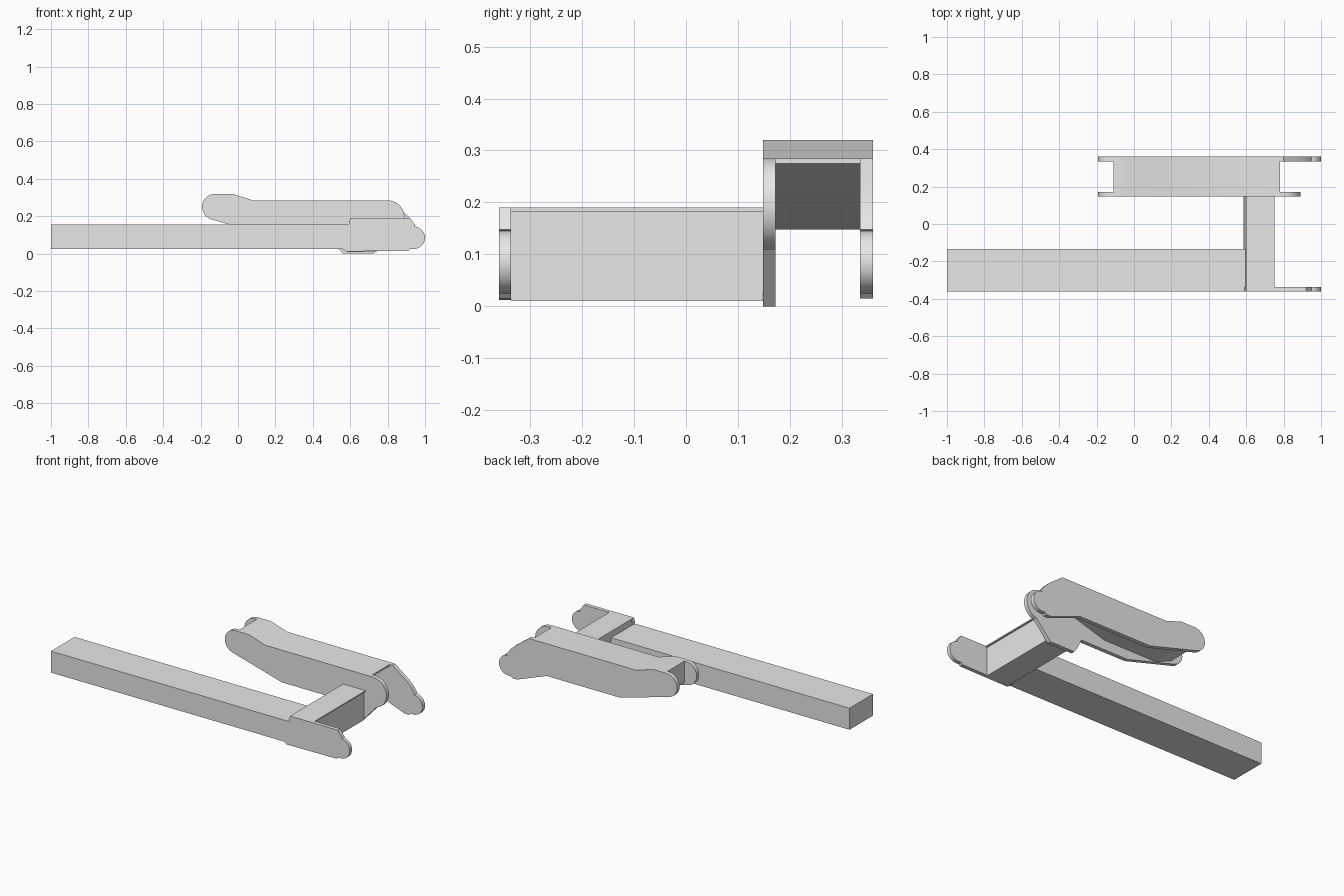
import bpy
import bmesh
from math import cos, sin, radians

cube = bpy.data.objects.get("Cube")
if cube:
    bpy.data.objects.remove(cube, do_unlink=True)

grey = bpy.data.materials.new("light_grey")
grey.use_nodes = True
grey.diffuse_color = (0.8, 0.8, 0.8, 1)
grey.node_tree.nodes["Principled BSDF"].inputs["Base Color"].default_value = (0.8, 0.8, 0.8, 1)


def arc(cx, cz, r, start, end, steps=14):
    """Points along an arc in the xz plane, angles in degrees."""
    angles = [radians(start + (end - start) * i / steps) for i in range(steps + 1)]
    return [(cx + r * cos(a), cz + r * sin(a)) for a in angles]


def prism(name, profile, y0, y1):
    """Extrude an xz profile from y0 to y1."""
    bm = bmesh.new()
    face = bm.faces.new([bm.verts.new((x, y0, z)) for x, z in profile])
    extruded = bmesh.ops.extrude_face_region(bm, geom=[face])
    moved = [v for v in extruded["geom"] if isinstance(v, bmesh.types.BMVert)]
    bmesh.ops.translate(bm, verts=moved, vec=(0, y1 - y0, 0))
    bmesh.ops.recalc_face_normals(bm, faces=bm.faces)
    mesh = bpy.data.meshes.new(name)
    bm.to_mesh(mesh)
    bm.free()
    mesh.materials.append(grey)
    obj = bpy.data.objects.new(name, mesh)
    bpy.context.collection.objects.link(obj)
    bpy.ops.object.select_all(action="DESELECT")
    obj.select_set(True)
    bpy.context.view_layer.objects.active = obj
    bpy.ops.object.shade_smooth_by_angle(angle=radians(20))
    return obj


def box(name, x0, x1, y0, y1, z0, z1):
    return prism(name, [(x0, z0), (x1, z0), (x1, z1), (x0, z1)], y0, y1)


# Sheet positions across the depth
FRONT, FRONT_IN = -0.36, -0.337
INNER, INNER_IN = 0.148, 0.172
OUTER_IN, OUTER = 0.335, 0.36

# Long straight bar
box("long_bar", -1, 0.595, FRONT, -0.135, 0.025, 0.155)

# Cross member joining the bar to the arm, with a thin top sheet
prism("cross_member", [(0.585, 0.01), (0.74, 0.01), (0.74, 0.183), (0.6, 0.183)], FRONT_IN, INNER)
box("cross_member_top", 0.6, 0.75, FRONT_IN, INNER, 0.183, 0.19)

# Shared rounded nose of the front and outer plates
nose = [(0.91, 0.015), (0.92, 0.025)] + arc(0.94, 0.085, 0.06, -90, 90)
nose += [(0.95, 0.148), (0.935, 0.17), (0.92, 0.19)]
prism("front_plate", [(0.56, 0.025), (0.58, 0.012)] + nose + [(0.6, 0.19)], FRONT, FRONT_IN)

# Shared upper edge and rounded tail of the two arm plates
top_edge = [(0.8, 0.285), (0.08, 0.285), (-0.03, 0.32)]
tail = top_edge + arc(-0.122, 0.25, 0.07, 90, 253) + [(0.19, 0.09)]
prism("arm_outer_plate", [(0.68, 0.09), (0.88, 0.015)] + nose + [(0.89, 0.218)] + tail, OUTER_IN, OUTER)

# Inner arm plate with a round end and a foot at the cross member
foot = [(0.51, 0.09), (0.54, 0.025), (0.56, 0), (0.725, 0)]
round_end = arc(0.8, 0.195, 0.09, -75, 86)
prism("arm_inner_plate", foot + round_end + tail, INNER, INNER_IN)

# Arm web between the plates: upper sheet and the sloped body below it
sheet = [(0.78, 0.275), (0.78, 0.285)] + top_edge[1:] + [(-0.11, 0.32), (-0.11, 0.275)]
prism("arm_cover", sheet, INNER_IN, OUTER_IN)
prism("arm_body", [(0.78, 0.275), (-0.11, 0.275), (-0.11, 0.19), (0, 0.148), (0.35, 0.148)],
      INNER_IN, OUTER_IN)
